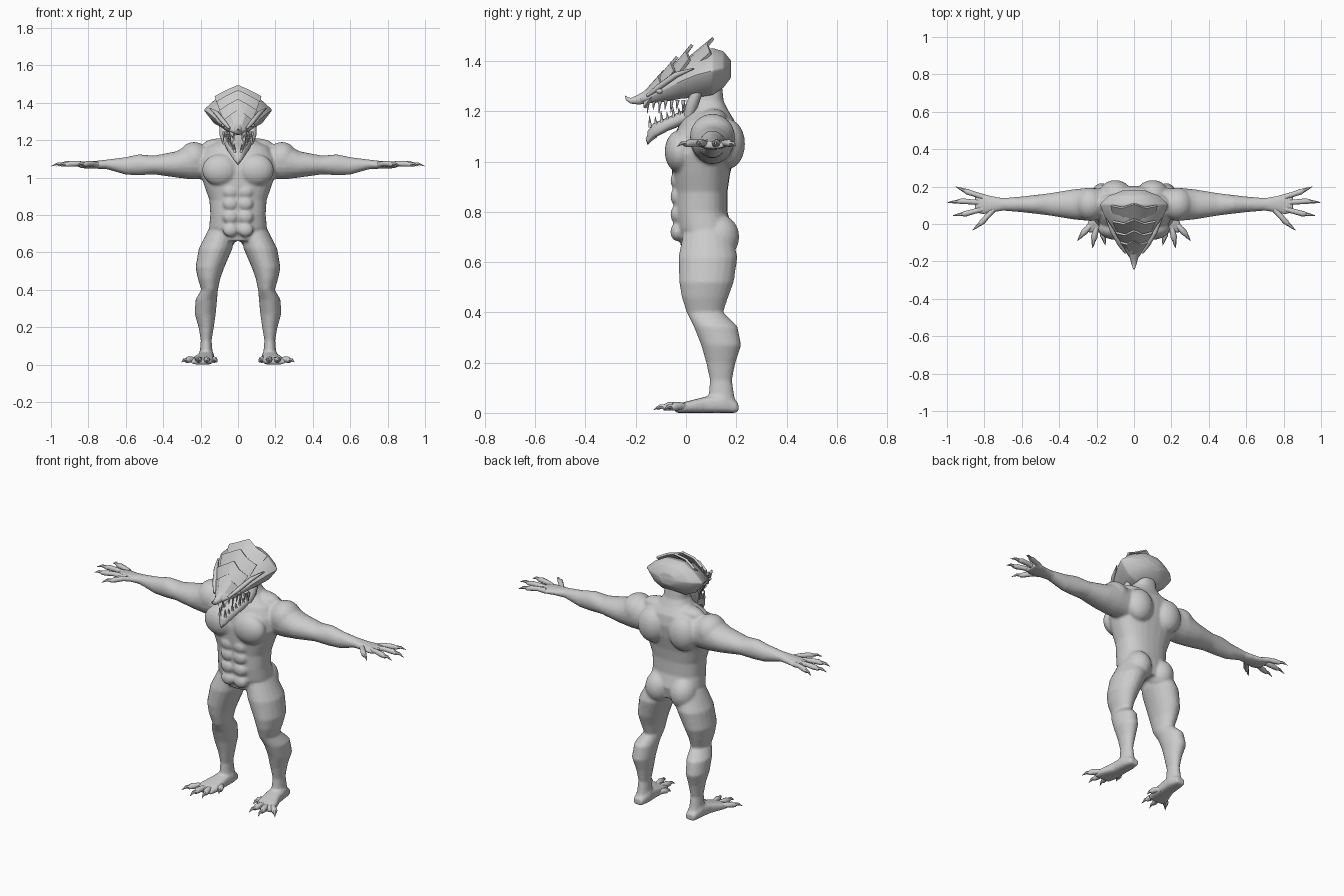
import bpy, bmesh, math
from mathutils import Vector

cube = bpy.data.objects.get("Cube")
if cube:
    bpy.data.objects.remove(cube, do_unlink=True)

skin = bpy.data.materials.new("pale grey")
skin.use_nodes = True
GREY = (0.6, 0.6, 0.6, 1)
skin.diffuse_color = GREY
skin.node_tree.nodes["Principled BSDF"].inputs["Base Color"].default_value = GREY


def skin_rings(bm, rings):
    """Bridge rings of points into a closed skin."""
    loops = [[bm.verts.new(p) for p in ring] for ring in rings]
    n = len(loops[0])
    faces = [bm.faces.new((a[i], a[(i + 1) % n], b[(i + 1) % n], b[i]))
             for a, b in zip(loops, loops[1:]) for i in range(n)]
    faces += [bm.faces.new(loops[0]), bm.faces.new(loops[-1])]
    bmesh.ops.recalc_face_normals(bm, faces=faces)


def loft(bm, axis, rows, n=20, power=2.0):
    """Rows are (position on axis, centre a, centre b, radius a, radius b)."""
    rings = []
    for t, ca, cb, ra, rb in rows:
        ring = []
        for i in range(n):
            c, s = math.cos(math.tau * i / n), math.sin(math.tau * i / n)
            p = [ca + ra * math.copysign(abs(c) ** (2 / power), c),
                 cb + rb * math.copysign(abs(s) ** (2 / power), s)]
            p.insert("xyz".index(axis), t)
            ring.append(p)
        rings.append(ring)
    skin_rings(bm, rings)


def limb(bm, points, radii, n=8):
    """Round tapered tube along a path."""
    pts = [Vector(p) for p in points]
    rings = []
    for i, (p, r) in enumerate(zip(pts, radii)):
        d = (pts[min(i + 1, len(pts) - 1)] - pts[max(i - 1, 0)]).normalized()
        u = d.cross((0, 0, 1) if abs(d.z) < 0.9 else (1, 0, 0)).normalized()
        v = d.cross(u)
        rings.append([p + r * (u * math.cos(math.tau * k / n) + v * math.sin(math.tau * k / n))
                      for k in range(n)])
    skin_rings(bm, rings)


def muscle(bm, centre, radii):
    """Ellipsoid bulge."""
    made = bmesh.ops.create_uvsphere(bm, u_segments=20, v_segments=12, radius=1)
    for v in made["verts"]:
        v.co = Vector(c + r * k for c, r, k in zip(centre, radii, v.co))


def finish(name, bm, angle=50, mods=()):
    mesh = bpy.data.meshes.new(name)
    bm.to_mesh(mesh)
    bm.free()
    mesh.materials.append(skin)
    ob = bpy.data.objects.new(name, mesh)
    bpy.context.collection.objects.link(ob)
    bpy.ops.object.select_all(action='DESELECT')
    ob.select_set(True)
    bpy.context.view_layer.objects.active = ob
    for kind, settings in mods:
        m = ob.modifiers.new(kind.title(), kind)
        for key, value in settings.items():
            setattr(m, key, value)
        bpy.ops.object.modifier_apply(modifier=m.name)
    bpy.ops.object.shade_smooth_by_angle(angle=math.radians(angle))
    return ob


# Torso and neck: height, half width, front, back
body = bmesh.new()
torso = [(.66, .09, -.02, .17), (.73, .155, -.035, .185), (.80, .148, -.045, .165),
         (.88, .153, -.045, .165), (.95, .178, -.055, .175), (1.03, .205, -.06, .195),
         (1.10, .20, -.05, .205), (1.16, .17, -.02, .195), (1.20, .095, .01, .17),
         (1.24, .068, .02, .15), (1.33, .06, .03, .14)]
loft(body, "z", [(z, 0, (f + b) / 2, w, (b - f) / 2) for z, w, f, b in torso], 28, 2.4)

# Legs: height, centre x, half width, front, back
leg = [(.72, .085, .075, -.01, .18), (.62, .12, .09, -.03, .205), (.52, .15, .077, -.027, .19),
       (.46, .155, .06, -.017, .168), (.40, .152, .045, .002, .148), (.345, .17, .058, .03, .205),
       (.27, .175, .056, .06, .22), (.20, .17, .041, .08, .197), (.13, .17, .029, .095, .183),
       (.07, .17, .034, .09, .192), (.01, .17, .038, .09, .205)]
arm = [(.12, .11, 1.08, .08, .09), (.25, .105, 1.085, .088, .095), (.33, .105, 1.07, .08, .07),
       (.45, .105, 1.067, .06, .05), (.53, .105, 1.068, .05, .056), (.60, .105, 1.062, .042, .047),
       (.70, .105, 1.07, .034, .026), (.76, .105, 1.068, .045, .021), (.81, .107, 1.066, .057, .018),
       (.85, .11, 1.066, .05, .014)]
foot = [(.208, .17, .028, .04), (.15, .17, .043, .075), (.08, .175, .045, .065),
        (0, .19, .06, .045), (-.045, .20, .055, .03)]
for s in (1, -1):
    loft(body, "z", [(z, s * x, (f + b) / 2, w, (b - f) / 2) for z, x, w, f, b in leg])
    loft(body, "x", [(s * x, y, z, ry, rz) for x, y, z, ry, rz in arm])
    loft(body, "y", [(y, s * x, z / 2, w, z / 2) for y, x, w, z in foot], 20, 3)
    # Shoulder, chest, shoulder blade, buttock and belly muscles
    muscle(body, (s * .235, .105, 1.10), (.085, .09, .09))
    muscle(body, (s * .095, -.025, 1.04), (.097, .06, .085))
    muscle(body, (s * .10, .165, 1.07), (.085, .07, .10))
    muscle(body, (s * .08, .13, .70), (.075, .082, .09))
    muscle(body, (s * .09, .11, 1.17), (.10, .055, .04))
    for z in (.72, .79, .86, .925):
        muscle(body, (s * .04, -.035, z), (.042, .027, .037))
finish("body", body, 60, [("REMESH", dict(mode='VOXEL', voxel_size=.008)),
                          ("SMOOTH", dict(factor=.5, iterations=3))])

# Fingers and toes, each ending in a claw
fingers = [((.81, .145), (.89, .172), (.955, .20)), ((.82, .115), (.92, .122), (1.0, .115)),
           ((.81, .08), (.90, .055), (.97, .045)), ((.75, .08), (.81, .012), (.865, -.035))]
toes = [((.225, .0), (.268, -.045), (.303, -.09)), ((.20, -.01), (.213, -.07), (.222, -.13)),
        ((.175, .0), (.165, -.06), (.153, -.115)), ((.15, .06), (.125, .015), (.112, -.02))]


def digits(name, side, paths, z, r):
    bm = bmesh.new()
    for a, b, c in paths:
        a, b, c = (Vector((side * p[0], p[1], z)) for p in (a, b, c))
        up = Vector((0, 0, r))
        # Knuckled digit
        limb(bm, [a, a.lerp(b, .5) + up * .4, b + up * .3, b.lerp(c, .35)],
             [r, r * .85, r * .95, r * .6])
        # Hooked claw
        limb(bm, [b.lerp(c, .2) + up * .2, b.lerp(c, .6) + up * .3, c - up * .5],
             [r * .65, r * .45, r * .04], 6)
    finish(name, bm)


for s, label in ((1, "left"), (-1, "right")):
    digits(label + "_fingers", s, fingers, 1.068, .016)
    digits(label + "_toes", s, toes, .02, .018)

# Skull: position, top, middle, bottom, half width
skull = [(-.19, 1.26, 1.245, 1.235, .018), (-.15, 1.29, 1.255, 1.232, .048),
         (-.10, 1.335, 1.28, 1.235, .085), (-.02, 1.395, 1.32, 1.25, .13),
         (.04, 1.43, 1.345, 1.255, .16), (.105, 1.452, 1.362, 1.265, .185),
         (.15, 1.438, 1.37, 1.295, .14), (.18, 1.40, 1.37, 1.335, .06)]
bm = bmesh.new()
rings = []
for y, top, mid, low, w in skull:
    half = [(.32, top), (.68, top * .6 + mid * .4), (1, mid), (.72, low * .7 + mid * .3), (.4, low)]
    rings.append([(k * w, y, z) for k, z in half] + [(-k * w, y, z) for k, z in reversed(half)])
skin_rings(bm, rings)
finish("skull", bm, 35, [("BEVEL", dict(width=.008, segments=2))])

# Lower jaw
bm = bmesh.new()
loft(bm, "y", [(-.153, 0, 1.095, .012, .025), (-.13, 0, 1.122, .034, .03),
               (-.07, 0, 1.15, .054, .027), (0, 0, 1.18, .072, .03),
               (.05, 0, 1.215, .072, .045)], 16, 2.8)
limb(bm, [(0, -.13, 1.11), (0, -.15, 1.085), (0, -.152, 1.067)], [.02, .012, .002])
for s in (1, -1):
    limb(bm, [(s * .06, .01, 1.18), (s * .075, .025, 1.23), (s * .08, .05, 1.29)], [.02, .024, .02])
finish("lower_jaw", bm)

# Teeth
bm = bmesh.new()
for s in (1, -1):
    for i in range(7):
        t = i / 6
        y, x = -.15 + .14 * t, .022 + .055 * t
        size = .048 if i % 2 == 0 else .034
        limb(bm, [(s * x, y, 1.245), (s * x, y - .004, 1.24 - size)], [.008, .001], 6)
        x, z = .018 + .042 * t, 1.135 + .055 * t
        limb(bm, [(s * x, y + .008, z), (s * x, y + .004, z + size)], [.008, .001], 6)
finish("teeth", bm, 60)

# Nose horn
bm = bmesh.new()
limb(bm, [(0, -.15, 1.26), (0, -.19, 1.245), (0, -.22, 1.242), (0, -.235, 1.25), (0, -.242, 1.262)],
     [.028, .02, .012, .007, .001], 10)
finish("nose_horn", bm)

# Overlapping crest plates: front edge and raised rear edge, each (y, z, half width)
plates = [((-.17, 1.275, .03), (-.09, 1.365, .08)), ((-.12, 1.325, .06), (-.04, 1.42, .10)),
          ((-.07, 1.36, .08), (.02, 1.468, .115)), ((-.01, 1.40, .10), (.105, 1.495, .125))]
for i, (front, back) in enumerate(plates):
    bm = bmesh.new()
    rows = []
    for k, (y, z, w) in enumerate((front, back)):
        rows.append([bm.verts.new((u * w, y - k * (.022 if abs(u) == .5 else .01 * abs(u)),
                                   z - .06 * u * u - k * (.012 if abs(u) == .5 else 0)))
                     for u in (-1, -.5, 0, .5, 1)])
    for j in range(4):
        bm.faces.new((rows[0][j], rows[0][j + 1], rows[1][j + 1], rows[1][j]))
    finish("crest_plate_%d" % (i + 1), bm, 30, [("SOLIDIFY", dict(thickness=.012, offset=-1))])

# Brow ridges and eyes
bm = bmesh.new()
for s in (1, -1):
    limb(bm, [(s * .045, -.155, 1.262), (s * .075, -.11, 1.295), (s * .115, -.04, 1.345),
              (s * .15, .03, 1.37)], [.006, .012, .012, .003])
    muscle(bm, (s * .077, -.105, 1.28), (.012, .014, .01))
finish("brows_and_eyes", bm)
